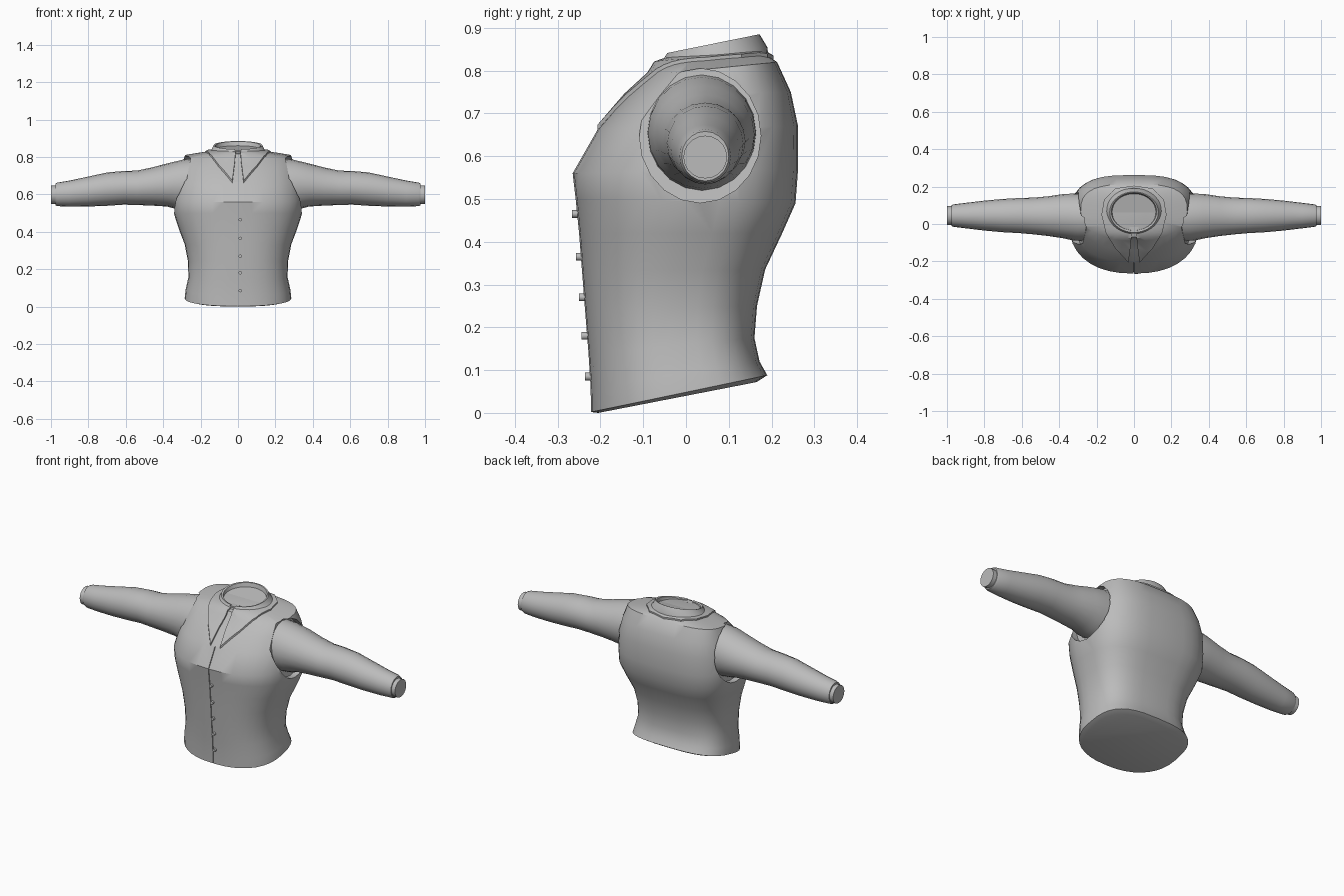
import bpy, bmesh, math
from mathutils import Vector

if "Cube" in bpy.data.objects:
    bpy.data.objects.remove(bpy.data.objects["Cube"], do_unlink=True)

cloth = bpy.data.materials.new("grey_cloth")
cloth.use_nodes = True
cloth.diffuse_color = (0.5, 0.5, 0.5, 1)
cloth.node_tree.nodes["Principled BSDF"].inputs["Base Color"].default_value = (0.5, 0.5, 0.5, 1)


def loft(name, rings, swell=0.0):
    """Skin a list of point rings into a closed solid, optionally swollen outward."""
    bm = bmesh.new()
    loops = [[bm.verts.new(p) for p in ring] for ring in rings]
    for a, b in zip(loops, loops[1:]):
        for i in range(len(a)):
            j = (i + 1) % len(a)
            bm.faces.new((a[i], a[j], b[j], b[i]))
    bm.faces.new(loops[0])
    bm.faces.new(loops[-1])
    bmesh.ops.recalc_face_normals(bm, faces=bm.faces)
    bm.normal_update()
    for v, n in [(v, v.normal.copy()) for v in bm.verts]:
        v.co += n * swell
    mesh = bpy.data.meshes.new(name)
    bm.to_mesh(mesh)
    bm.free()
    mesh.materials.append(cloth)
    obj = bpy.data.objects.new(name, mesh)
    bpy.context.collection.objects.link(obj)
    return obj


def prism(name, outline, depth):
    return loft(name, [outline, [Vector(p) + Vector(depth) for p in outline]])


def select(obj):
    bpy.ops.object.select_all(action="DESELECT")
    obj.select_set(True)
    bpy.context.view_layer.objects.active = obj


def boolean(obj, cutter, operation="DIFFERENCE"):
    mod = obj.modifiers.new("cut", "BOOLEAN")
    mod.operation, mod.object, mod.solver = operation, cutter, "EXACT"
    select(obj)
    bpy.ops.object.modifier_apply(modifier=mod.name)
    bpy.data.objects.remove(cutter, do_unlink=True)


def smooth(obj, angle=35):
    select(obj)
    bpy.ops.object.shade_smooth_by_angle(angle=math.radians(angle))


def body_ring(w, yf, yb, zf, zb, nf=2.3, nb=3.0, count=36):
    """Tilted oval: half width, front and back y, front and back z."""
    ring = []
    for i in range(count):
        a = math.tau * i / count
        c, s = math.cos(a), math.sin(a)
        n = nb if s > 0 else nf
        t = (1 + math.copysign(abs(s) ** (2 / n), s)) / 2
        ring.append((math.copysign(w * abs(c) ** (2 / n), c),
                     yf + (yb - yf) * t, zf + (zb - zf) * t))
    return ring


def arm_ring(side, x, y, z, ry, rz, slant=0.0, count=20):
    """Oval across the arm, leaning in at the top by slant."""
    return [(side * (x - slant * rz * math.sin(a)), y + ry * math.cos(a), z + rz * math.sin(a))
            for a in (math.tau * i / count for i in range(count))]


# Waistcoat body, hem to neck
BODY = [
    (.258, -.205, .165, .0, .072), (.285, -.222, .19, .002, .088),
    (.28, -.223, .172, .06, .12), (.265, -.228, .16, .14, .175),
    (.268, -.236, .166, .24, .25), (.285, -.243, .185, .33, .335),
    (.318, -.25, .225, .42, .42), (.342, -.258, .256, .5, .49),
    (.346, -.265, .262, .56, .57), (.332, -.205, .262, .665, .67),
    (.308, -.14, .245, .74, .75), (.285, -.085, .213, .79, .82),
    (.17, -.07, .19, .815, .835), (.11, -.04, .16, .825, .84),
]
body_rings = [body_ring(*r) for r in BODY]
vest = loft("waistcoat_body", body_rings)

# Collar flaps: a slightly swollen shell trimmed to the pointed outline
flaps = loft("collar_flaps", body_rings, .008)
half = [(.012, -.05), (.018, -.12), (.03, -.207), (.1, -.13), (.15, -.05),
        (.174, .05), (.16, .13), (.1, .19)]
outline = half + [(0, .205)] + [(-x, y) for x, y in reversed(half)]
boolean(flaps, prism("flap_cutter", [(x, y, .6) for x, y in outline], (0, 0, .4)), "INTERSECT")
smooth(flaps)

# Armholes
for side in (1, -1):
    cutter = loft("armhole_cutter", [arm_ring(side, x, .033, .648, .142, .157, .18)
                                     for x in (.28, .5)])
    boolean(vest, cutter)

# Front opening: a thin groove following the chest
front = [(r[1], r[3]) for r in BODY[1:10]]
groove = [(-.003, y + .008, z) for y, z in front]
groove += [(-.003, -.35, .665), (-.003, -.35, -.02), (-.003, -.212, -.02)]
boolean(vest, prism("groove_cutter", groove, (.004, 0, 0)))
smooth(vest)

# Buttons
for i, (y, z) in enumerate([(-.226, .085), (-.234, .18), (-.24, .27), (-.247, .365), (-.257, .465)]):
    bpy.ops.mesh.primitive_cylinder_add(vertices=12, radius=.009, depth=.02,
                                        location=(.012, y, z), rotation=(math.pi / 2, 0, 0))
    button = bpy.context.object
    button.name = f"button_{i + 1}"
    button.data.materials.append(cloth)
    smooth(button)

# Shirt neckband with a sunken neck
collar = loft("neck_collar", [body_ring(*r, 2, 2) for r in (
    (.115, -.03, .16, .812, .852), (.121, -.035, .167, .838, .883),
    (.13, -.045, .172, .841, .885), (.142, -.055, .19, .825, .855),
    (.165, -.072, .192, .8, .84))])
notch = prism("notch_cutter", [(-.014, -.1, .8), (.014, -.1, .8), (.022, -.1, .9), (-.022, -.1, .9)],
              (0, .09, 0))
boolean(collar, notch)
smooth(collar)
neck = loft("neck_plug", [body_ring(*r, 2, 2) for r in (
    (.118, -.034, .162, .78, .8), (.118, -.034, .162, .822, .86))])
smooth(neck)
band = prism("neckband_tab", [(-.024, -.055, .815), (.024, -.055, .815),
                              (.024, -.045, .835), (-.024, -.045, .835)], (0, .03, 0))

# Sleeves and cuffs: x, centre y, centre z, half depth, half height
SLEEVE = [(.24, .037, .655, .128, .14), (.32, .037, .655, .126, .13),
          (.38, .042, .65, .118, .115), (.46, .042, .642, .106, .102),
          (.54, .043, .635, .098, .092), (.61, .045, .635, .094, .09),
          (.7, .045, .628, .089, .089), (.8, .045, .615, .08, .08),
          (.9, .045, .604, .068, .07), (.965, .045, .6, .06, .063),
          (.977, .045, .6, .055, .058)]
for side, label in ((1, "left"), (-1, "right")):
    rings = [arm_ring(side, *r, .18 if r[0] < .35 else 0) for r in SLEEVE]
    smooth(loft(f"{label}_sleeve", rings), 40)
    smooth(loft(f"{label}_cuff", [arm_ring(side, x, .045, .598, .051, .05) for x in (.95, 1.0)]))
